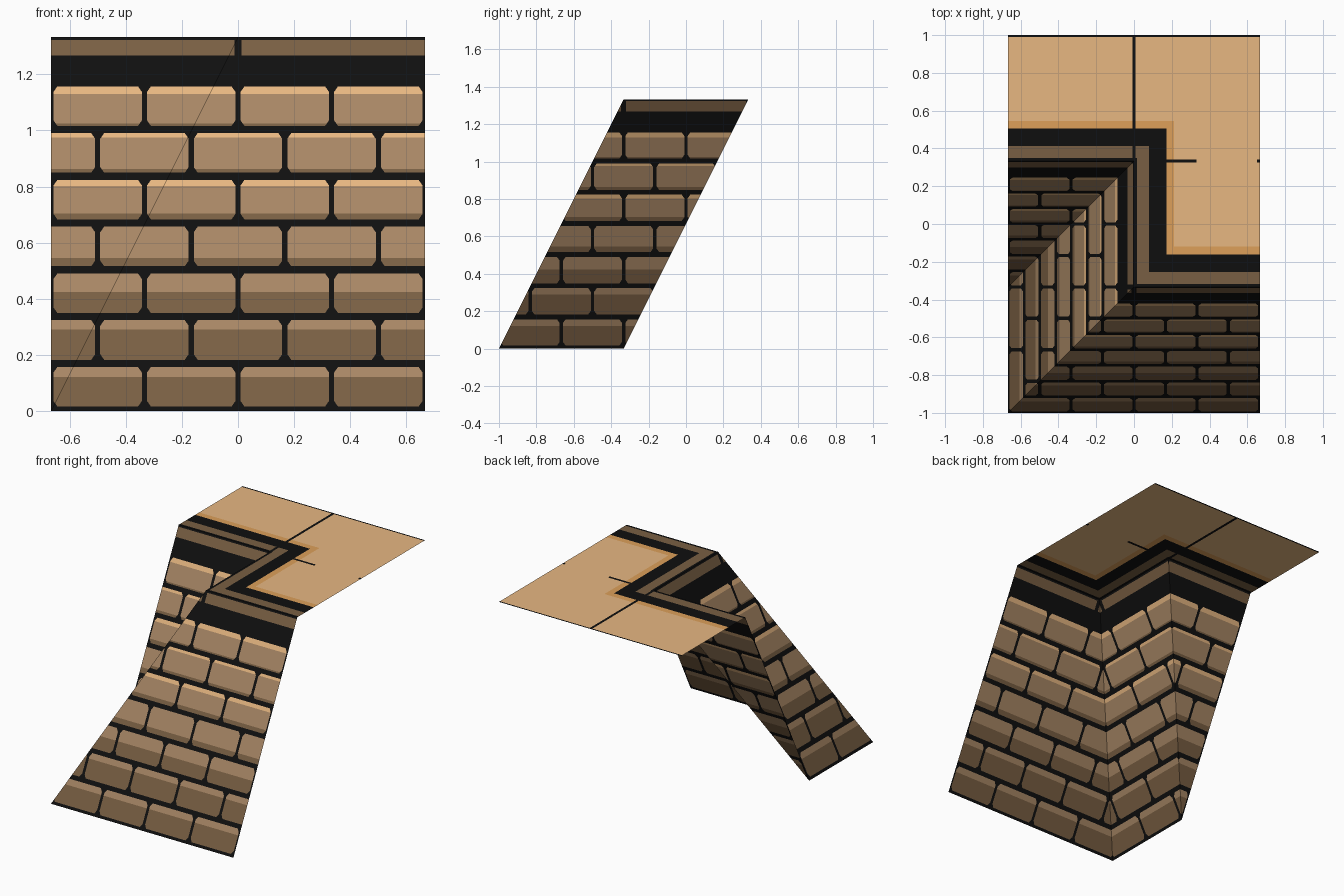
import bpy, bmesh
from mathutils import Vector

if "Cube" in bpy.data.objects:
    bpy.data.objects.remove(bpy.data.objects["Cube"])

T = 1 / 3          # module of the brick grid
W = 2 / 3          # half width, also the run of the slope
H = 4 / 3          # height of the terrace


def linear(c):
    c /= 255
    return c / 12.92 if c <= 0.04045 else ((c + 0.055) / 1.055) ** 2.4


def material(name, rgb):
    m = bpy.data.materials.new(name)
    m.diffuse_color = [linear(c) for c in rgb] + [1]
    m.use_nodes = True
    m.node_tree.nodes["Principled BSDF"].inputs["Base Color"].default_value = m.diffuse_color
    return m


MORTAR, DARK, LIGHT, TAN, OCHRE = range(5)
MATS = [material("mortar black", (15, 15, 15)),
        material("dark brown", (121, 95, 67)),
        material("light brown", (168, 135, 101)),
        material("sand tan", (232, 184, 130)),
        material("ochre edge", (221, 160, 90))]


def finish(bm, name, up):
    bmesh.ops.remove_doubles(bm, verts=bm.verts, dist=1e-5)
    bm.normal_update()
    for f in bm.faces:
        if f.normal.dot(up) < 0:
            f.normal_flip()
    me = bpy.data.meshes.new(name)
    bm.to_mesh(me)
    bm.free()
    for m in MATS:
        me.materials.append(m)
    ob = bpy.data.objects.new(name, me)
    bpy.context.collection.objects.link(ob)


def band(bm, place, z0, z1, left, right, mat):
    """Trapezoid between heights z0 and z1; left/right are (low, high) ends."""
    pts = [(left[0], z0), (right[0], z0), (right[1], z1), (left[1], z1)]
    f = bm.faces.new([bm.verts.new(place(u, z)) for u, z in pts])
    f.material_index = mat


# Height inside each row where the dark tone ends and where the highlight starts
TONES = [(0.122, 1), (0.124, 1), (0.09, 1), (0.045, 1),
         (0.038, 0.135), (0.03, 0.142), (0.024, 0.13)]
B, TOP, C, G = 0.016, 0.157, 0.02, 0.009    # brick bottom, top, chamfer, half joint


def brick(bm, place, u0, u1, z, tone):
    """One chamfered brick in horizontal tone bands, with the joints beside it."""
    dark, high = tone
    levels = sorted({B, B + C, TOP - C, TOP, dark, min(high, TOP)})
    inset = lambda h: G + 0.7 * max(0, C - (h - B), C - (TOP - h))
    for a, b in zip(levels, levels[1:]):
        mid = (a + b) / 2
        mat = DARK if mid < dark else TAN if mid > high else LIGHT
        l, r = (u0 + inset(a), u0 + inset(b)), (u1 - inset(a), u1 - inset(b))
        band(bm, place, z + a, z + b, (u0, u0), l, MORTAR)
        band(bm, place, z + a, z + b, l, r, mat)
        band(bm, place, z + a, z + b, r, (u1, u1), MORTAR)


def wall(name, place, clips, corners, up):
    bm = bmesh.new()
    ends = (-4 * T, 4 * T)
    flat = lambda z0, z1, mat, a=ends[0], b=ends[1]: band(bm, place, z0, z1, (a, a), (b, b), mat)
    # brick courses in running bond
    for row, tone in enumerate(TONES):
        z = row / 6
        flat(z, z + B, MORTAR)
        flat(z + TOP, z + 1 / 6, MORTAR)
        for k in range(-5, 5):
            u = k * T + (row % 2) / 6
            brick(bm, place, u, u + T, z, tone)
    # coping: black recess, brown lip with joints at the corners, black rim
    flat(7 / 6, 1.267, MORTAR)
    cuts = [ends[0]] + [c + s * 0.013 for c in corners for s in (-1, 1)] + [ends[1]]
    for i, (a, b) in enumerate(zip(cuts, cuts[1:])):
        flat(1.267, 1.323, MORTAR if i % 2 else DARK, a, b)
    flat(1.323, H, MORTAR)
    # trim to the outline of the wall
    for co, no in clips:
        bmesh.ops.bisect_plane(bm, geom=bm.verts[:] + bm.edges[:] + bm.faces[:],
                               plane_co=co, plane_no=no, clear_outer=True)
    finish(bm, name, Vector(up))


# Sloping walls: each leans back half a unit per unit of height
corner = (-W, 0, 0)
wall("front_wall", lambda u, z: (u, -1 + z / 2, z),
     [(corner, (-1, 0, 0.5)), ((W, 0, 0), (1, 0, 0))], [0], (0, -1, 0.5))
wall("left_wall", lambda u, z: (-W + z / 2, u, z),
     [((0, -1, 0), (0, -1, 0.5)), ((0, -T, 0), (0, 1, -0.5))], [-T, T], (-1, 0, 0.5))
wall("recessed_wall", lambda u, z: (u, -T + z / 2, z),
     [(corner, (1, 0, -0.5)), (corner, (-1, 0, 0))], [0], (0, -1, 0.5))

# Flat terrace: border stripes follow the stepped edge, coloured by distance from it
bm = bmesh.new()
STRIPES = [(0.015, MORTAR), (0.08, DARK), (0.172, MORTAR), (0.213, OCHRE), (9, TAN)]
offs = [0] + [s[0] for s in STRIPES[:-1]]
J = 0.009
xs = sorted({-W, W, -J, J, 0.33, 0.65, *offs})
ys = sorted({1.0, 0.99, T - J, T + J, *[T + o for o in offs], *[-T + o for o in offs]})
for x0, x1 in zip(xs, xs[1:]):
    for y0, y1 in zip(ys, ys[1:]):
        x, y = (x0 + x1) / 2, (y0 + y1) / 2
        d = max(y - T, min(x, y + T))
        if d < 0:
            continue
        mat = next(m for limit, m in STRIPES if d < limit)
        long_joint = abs(x) < J and y > T
        short_joint = abs(y - T) < J and (0.17 < x < 0.33 or x > 0.65)
        if long_joint or short_joint or y > 0.99:
            mat = MORTAR
        f = bm.faces.new([bm.verts.new((a, b, H)) for a, b in
                          ((x0, y0), (x1, y0), (x1, y1), (x0, y1))])
        f.material_index = mat
finish(bm, "top_terrace", Vector((0, 0, 1)))
